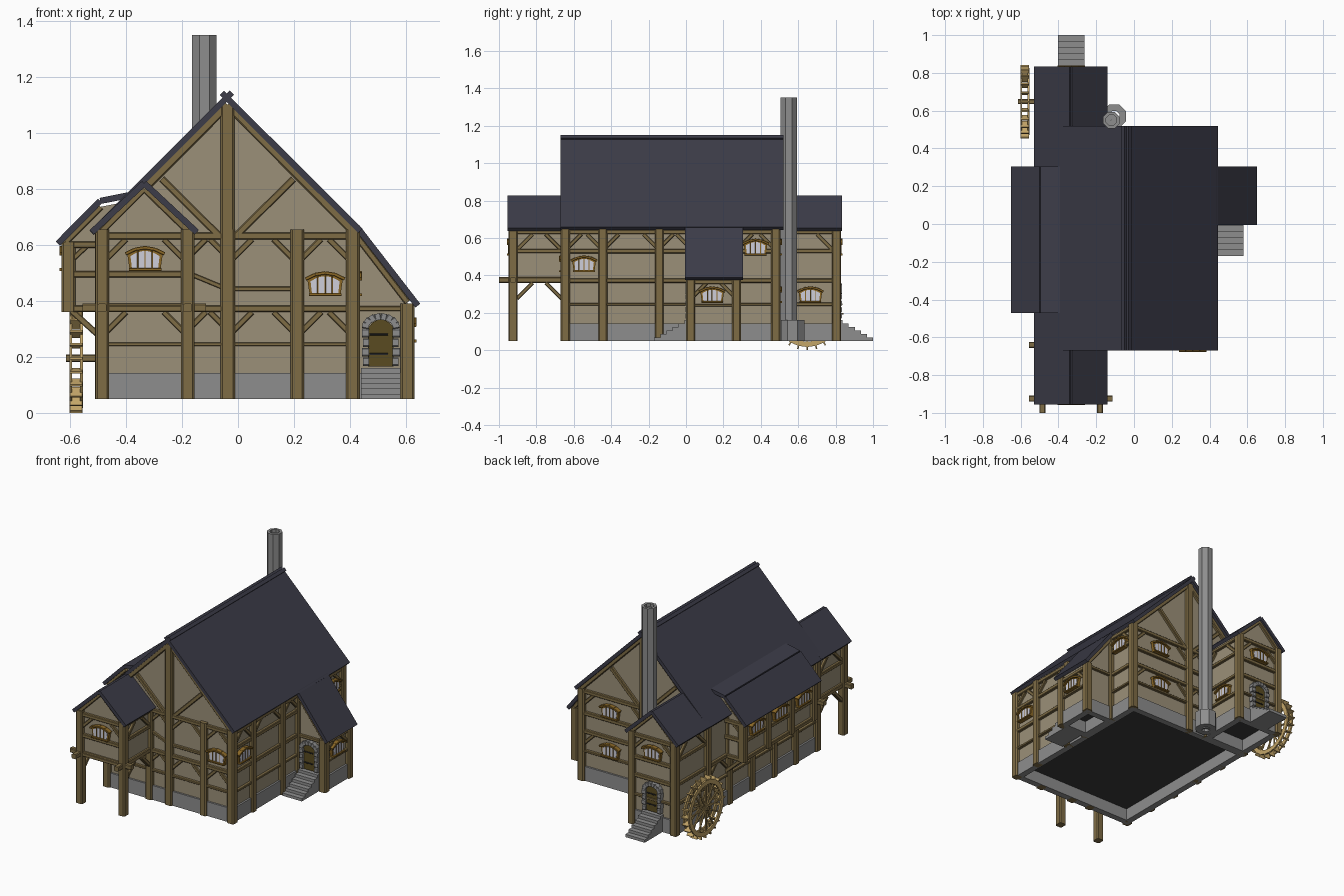
import bpy, bmesh
from math import sin, cos, pi, radians
from mathutils import Matrix, Vector

if "Cube" in bpy.data.objects:
    bpy.data.objects.remove(bpy.data.objects["Cube"])

PALETTE = {
    "plaster": (0.33, 0.28, 0.19), "timber": (0.21, 0.15, 0.06), "slate": (0.045, 0.045, 0.065),
    "stone": (0.27, 0.27, 0.27), "glass": (0.62, 0.62, 0.70), "pale_wood": (0.55, 0.38, 0.14),
    "door_wood": (0.10, 0.07, 0.015), "frame_wood": (0.26, 0.14, 0.02), "iron": (0.02, 0.02, 0.02),
    "floor": (0.045, 0.045, 0.045)}
MATS = {}
for key, rgb in PALETTE.items():
    MATS[key] = bpy.data.materials.new(key)
    MATS[key].diffuse_color = (*rgb, 1)
parts = {}
UPRIGHT = Matrix.Rotation(pi / 2, 4, 'X')   # profile (x, z), extruded towards -y


def mesh(name, mat):
    return parts.setdefault(name, (bmesh.new(), mat))[0]


def prism(name, mat, M, pts, h):
    bm, n = mesh(name, mat), len(pts)
    lo = [bm.verts.new(M @ Vector((x, y, 0))) for x, y in pts]
    hi = [bm.verts.new(M @ Vector((x, y, h))) for x, y in pts]
    bm.faces.new(lo[::-1])
    bm.faces.new(hi)
    for i in range(n):
        j = (i + 1) % n
        bm.faces.new((lo[i], lo[j], hi[j], hi[i]))


def box(name, mat, x0, x1, y0, y1, z0, z1):
    prism(name, mat, Matrix.Translation((0, 0, z0)), [(x0, y0), (x1, y0), (x1, y1), (x0, y1)], z1 - z0)


def profile_y(name, mat, pts, y0, y1):
    prism(name, mat, Matrix.Translation((0, y1, 0)) @ UPRIGHT, pts, y1 - y0)


def ring(name, mat, M, r0, r1, h, n, turn=0.0):
    bm, loops = mesh(name, mat), []
    for r, z in ((r0, 0), (r1, 0), (r1, h), (r0, h)):
        loops.append([bm.verts.new(M @ Vector((r * cos(turn + 2 * pi * i / n), r * sin(turn + 2 * pi * i / n), z)))
                      for i in range(n)])
    for k in range(4):
        a, b = loops[k], loops[(k + 1) % 4]
        for i in range(n):
            j = (i + 1) % n
            bm.faces.new((a[i], a[j], b[j], b[i]))


def beam(name, p, q, w=0.025, d=0.035, F=Matrix(), side=(0, 1, 0), mat="timber"):
    """Chamfered bar from p to q; d is measured along side."""
    p, q = Vector(p), Vector(q)
    z = (q - p).normalized()
    x = Vector(side).cross(z).normalized()
    M = Matrix((x, z.cross(x), z)).transposed().to_4x4()
    a, b, c = w / 2, d / 2, 0.15 * min(w, d)
    pts = [(a, c - b), (a, b - c), (a - c, b), (c - a, b), (-a, b - c), (-a, c - b), (c - a, -b), (a - c, -b)]
    prism(name, mat, F @ Matrix.Translation(p) @ M, pts, (q - p).length)


def wall(side, dist):
    """Wall frame: local x along the wall, -y outward. Back and left walls run reversed."""
    turn = {"front": 0, "right": 90, "back": 180, "left": -90}[side]
    return Matrix.Rotation(radians(turn), 4, 'Z') @ Matrix.Translation((0, -dist, 0))


def framing(name, F, posts, z0, z1, rails, tops=()):
    for a in posts:
        beam(name + "_posts", (a, 0, z0), (a, 0, z1), 0.048, 0.05, F)
    for z in rails:
        beam(name + "_rails", (posts[0], 0, z), (posts[-1], 0, z), 0.024 if z > 0.34 else 0.014, 0.036, F)
    for z in tops:   # corner braces below a rail
        for a, b in zip(posts, posts[1:]):
            s = min(0.085, (b - a) * 0.45)
            beam(name + "_braces", (a, 0, z - s), (a + s, 0, z), 0.02, 0.028, F)
            beam(name + "_braces", (b, 0, z - s), (b - s, 0, z), 0.02, 0.028, F)


def arch(w0, w1, h, rise):
    return [(-w0, 0), (w0, 0)] + [(-w1 * t, h + rise * (1 - t * t)) for t in (-1, -.6, -.2, .2, .6, 1)]


def window(F, a, z):
    def M(dz):
        return F @ Matrix.Translation((a, 0, z + dz)) @ UPRIGHT
    prism("window_frames", "frame_wood", M(0), arch(0.055, 0.063, 0.055, 0.022), 0.020)
    prism("window_panes", "glass", M(0.008), arch(0.047, 0.052, 0.042, 0.018), 0.023)
    for x in (-0.026, 0, 0.026):
        beam("window_bars", (a + x, -0.02, z), (a + x, -0.02, z + 0.07), 0.005, 0.012, F, mat="frame_wood")
    lid = [(t * 0.07, 0.058 + 0.022 * (1 - t * t)) for t in (-1, -.5, 0, .5, 1)]
    for (x0, z0), (x1, z1) in zip(lid, lid[1:]):
        beam("window_lintels", (a + x0, -0.018, z + z0), (a + x1, -0.018, z + z1), 0.012, 0.03, F, mat="frame_wood")
    beam("window_sills", (a - 0.058, -0.018, z + 0.002), (a + 0.058, -0.018, z + 0.002), 0.01, 0.03, F, mat="frame_wood")


def door(F, a, z):
    prism("door_leaves", "door_wood", F @ Matrix.Translation((a, 0, z)) @ UPRIGHT, arch(0.045, 0.045, 0.14, 0.03), 0.014)
    for dz in (0.045, 0.115):
        beam("door_hinges", (a - 0.04, -0.015, z + dz), (a + 0.025, -0.015, z + dz), 0.007, 0.008, F, mat="iron")
    for i in range(4):
        for s in (-1, 1):
            k = z + 0.018 + i * 0.034
            beam("door_surround", (a + s * 0.042, -0.012, k), (a + s * (0.064 + 0.004 * (i % 2)), -0.012, k),
                 0.031, 0.034, F, mat="stone")
    for i in range(8):
        t = pi * (i + 0.5) / 8
        beam("door_surround", (a + 0.043 * cos(t), -0.012, z + 0.14 + 0.027 * sin(t)),
             (a + 0.067 * cos(t), -0.012, z + 0.14 + 0.05 * sin(t)), 0.023, 0.034, F, mat="stone")


def stairs(F, a, run, n=6, z0=0.05, z1=0.16):
    pts = [(0, z0)]
    for i in range(n):
        zt = z1 - i * (z1 - z0) / n
        pts += [(run * i / n, zt), (run * (i + 1) / n, zt)]
    pts.append((run, z0))
    M = F @ Matrix.Translation((a - 0.07, 0, 0)) @ Matrix(((0, 0, 1, 0), (-1, 0, 0, 0), (0, 1, 0, 0), (0, 0, 0, 1)))
    prism("door_steps", "stone", M, pts, 0.14)


def roof(name, path, y0, y1, t=0.022):
    for (x0, z0), (x1, z1) in zip(path, path[1:]):
        n = Vector((z0 - z1, x1 - x0)).normalized() * t / 2
        profile_y(name, "slate", [(x0 - n.x, z0 - n.y), (x1 - n.x, z1 - n.y), (x1 + n.x, z1 + n.y), (x0 + n.x, z0 + n.y)], y0, y1)


def footing(x0, x1, y0, y1):
    e, t = 0.012, 0.03
    for b in ((x0 - e, x1 + e, y0 - e, y0 + t), (x0 - e, x1 + e, y1 - t, y1 + e),
              (x0 - e, x0 + t, y0 - e, y1 + e), (x1 - t, x1 + e, y0 - e, y1 + e)):
        box("foundation", "stone", *b, 0.05, 0.143)
    box("ground_floor", "floor", x0 + 0.005, x1 - 0.005, y0 + 0.005, y1 - 0.005, 0.13, 0.138)


# Foundations and plaster bodies
for f in ((-0.485, 0.41, -0.645, 0.48), (-0.485, -0.18, 0.48, 0.805), (0.41, 0.605, 0.025, 0.27)):
    footing(*f)
profile_y("main_walls", "plaster", [(-0.485, 0.14), (0.41, 0.14), (0.41, 0.645), (-0.04, 1.1), (-0.485, 0.655)], -0.645, 0.48)
for nm, zb, y0, y1 in (("front_bay_walls", 0.365, -0.925, -0.63), ("back_wing_walls", 0.14, 0.46, 0.805)):
    profile_y(nm, "plaster", [(-0.485, zb), (-0.18, zb), (-0.18, 0.65), (-0.335, 0.805), (-0.485, 0.65)], y0, y1)
profile_y("annex_walls", "plaster", [(0.40, 0.14), (0.605, 0.14), (0.605, 0.40), (0.41, 0.65), (0.40, 0.65)], 0.025, 0.27)
profile_y("left_bay_walls", "plaster",
          [(-0.605, 0.365), (-0.47, 0.365), (-0.42, 0.75), (-0.495, 0.735), (-0.605, 0.625)], -0.445, 0.28)

# Roofs
roof("main_roof_left", [(-0.522, 0.643), (-0.022, 1.143)], -0.67, 0.52)
roof("main_roof_right", [(0.437, 0.65), (-0.058, 1.143)], -0.67, 0.52)
roof("annex_roof", [(0.425, 0.663), (0.642, 0.383)], -0.005, 0.305)
roof("left_bay_roof", [(-0.643, 0.605), (-0.492, 0.757), (-0.385, 0.778)], -0.47, 0.305)
for nm, y0, y1 in (("front_bay_roof", -0.955, -0.64), ("back_wing_roof", 0.49, 0.835)):
    roof(nm, [(-0.522, 0.645), (-0.335, 0.82), (-0.147, 0.645)], y0, y1)

# Timber framing of the main house
front, back = wall("front", 0.645), wall("back", 0.48)
right, left = wall("right", 0.41), wall("left", 0.485)
RAILS = (0.245, 0.372, 0.632)
framing("front", front, [-0.485, -0.18, -0.035, 0.212, 0.41], 0.05, 0.655, RAILS, (0.36, 0.62))
framing("right", right, [-0.645, -0.445, -0.143, 0.025, 0.27, 0.48], 0.05, 0.65, RAILS + (0.53,), (0.62,))
framing("back", back, [-0.41, 0.035, 0.18, 0.485], 0.05, 0.65, RAILS + (0.49,), (0.36, 0.62))
framing("left", left, [-0.48, -0.26, -0.03, 0.2, 0.42, 0.645], 0.05, 0.65, RAILS, (0.36,))
for F, s in ((front, 1), (back, -1)):
    beam("gable_king_posts", (-0.037 * s, 0, 0.05), (-0.037 * s, 0, 1.1), 0.05, 0.05, F)
    for k, eave in ((-1, -0.49), (1, 0.415)):
        beam("gable_rafters", (s * eave, 0, 0.645), (s * -0.037, 0, 1.1), 0.03, 0.04, F)
        beam("gable_braces", (s * (-0.037 + 0.03 * k), 0, 0.632), (s * (-0.037 + 0.235 * k), 0, 0.835), 0.024, 0.034, F)
beam("front_rails", (-0.035, 0, 0.443), (0.212, 0, 0.443), 0.016, 0.034, front)
beam("front_braces", (-0.18, 0, 0.50), (-0.035, 0, 0.44), 0.016, 0.03, front)

# Front bay on stilts, and back wing
for nm, side, dist, zr in (("front_bay", "front", 0.925, (0.372, 0.495, 0.632)),
                           ("back_wing", "back", 0.805, RAILS + (0.49,))):
    F, s = wall(side, dist), 1 if side == "front" else -1
    framing(nm, F, sorted([-0.485 * s, -0.18 * s]), 0.05, 0.655, zr, (0.62,))
    for e in (-0.49, -0.175):
        beam(nm + "_rafters", (s * e, 0, 0.645), (s * -0.335, 0, 0.80), 0.022, 0.036, F)
for x, F, s in ((-0.18, wall("right", -0.18), 1), (-0.485, left, -1)):
    for z in (0.53, 0.632):
        beam("front_bay_side_rails", (-0.925 * s, 0, z), (-0.645 * s, 0, z), 0.022, 0.034, F)
    for z in RAILS + (0.53,):
        beam("back_wing_side_rails", (0.48 * s, 0, z), (0.805 * s, 0, z), 0.02, 0.034, F)
    for y0, dy in ((-0.905, 0.085), (-0.665, -0.085)):
        for z in (0.275, 0.535):
            beam("front_bay_side_braces", (s * y0, 0, z), (s * (y0 + dy), 0, z + 0.085), 0.02, 0.03, F)
    for y0, dy in ((0.5, 0.085), (0.785, -0.085)):
        beam("back_wing_side_braces", (s * y0, 0, 0.535), (s * (y0 + dy), 0, 0.62), 0.02, 0.03, F)
    beam("front_bay_floor_beams", (x, -1.0, 0.375), (x, -0.6, 0.375), 0.032, 0.03, side=(0, 0, 1))
for y in (-0.925, -0.64):
    beam("front_bay_cross_beams", (-0.555, y, 0.375), (-0.115 if y < -0.8 else -0.2, y, 0.375), 0.032, 0.03, side=(0, 0, 1))

# Annex framing
annex_right, annex_front = wall("right", 0.605), wall("front", -0.025)
framing("annex", annex_right, [0.025, 0.27], 0.05, 0.39, (0.24, 0.365), (0.36,))
for F, s in ((annex_front, 1), (wall("back", 0.27), -1)):
    beam("annex_rafters", (s * 0.42, 0, 0.635), (s * 0.605, 0, 0.395), 0.022, 0.036, F)
    beam("annex_ties", (s * 0.42, 0, 0.372), (s * 0.605, 0, 0.372), 0.018, 0.034, F)

# Left bay framing and brackets
bay = [-0.275, -0.035, 0.205, 0.44]
framing("left_bay", wall("left", 0.605), bay, 0.36, 0.61, (0.372, 0.49, 0.605), ())
for a in bay:
    beam("left_bay_brackets", (-0.49, -a, 0.27), (-0.595, -a, 0.365), 0.022, 0.03)
for y in (-0.445, 0.28):
    for z in (0.372, 0.495, 0.60):
        beam("left_bay_end_rails", (-0.615, y, z), (-0.485, y, z), 0.024, 0.034)
    beam("left_bay_end_braces", (-0.60, y, 0.54), (-0.53, y, 0.605), 0.018, 0.03)
    beam("left_bay_end_rafters", (-0.615, y, 0.61), (-0.49, y, 0.735), 0.022, 0.034)

# Windows
for F, a, z in ((front, 0.311, 0.42), (wall("front", 0.925), -0.332, 0.51), (right, -0.545, 0.42), (right, 0.372, 0.51),
                (annex_right, 0.14, 0.255), (wall("right", -0.18), 0.665, 0.255), (back, -0.2, 0.255), (back, -0.2, 0.51),
                (wall("back", 0.805), 0.332, 0.51)):
    window(F, a, z)
for a in (-0.155, 0.085, 0.322):
    window(wall("left", 0.605), a, 0.51)

# Doors and steps
door(annex_front, 0.51, 0.165)
stairs(annex_front, 0.51, 0.195)
door(wall("back", 0.805), 0.332, 0.165)
stairs(wall("back", 0.805), 0.332, 0.195)

# Chimney
ring("chimney", "stone", Matrix.Translation((-0.12, 0.55, 0.05)), 0.03, 0.047, 1.30, 8, pi / 8)
ring("chimney_cap", "stone", Matrix.Translation((-0.12, 0.55, 1.32)), 0.002, 0.035, 0.01, 8, pi / 8)
ring("chimney_base", "stone", Matrix.Translation((-0.105, 0.57, 0.05)), 0.03, 0.068, 0.11, 8, pi / 8)

# Water wheel
hub = Matrix.Translation((-0.578, 0.648, 0.195)) @ Matrix.Rotation(pi / 2, 4, 'Y')
for x in (-0.024, 0.014):
    ring("wheel_rims", "pale_wood", hub @ Matrix.Translation((0, 0, x)), 0.15, 0.178, 0.01, 24)
    for i in range(12):
        t = 2 * pi * i / 12
        beam("wheel_spokes", (0.01 * cos(t), 0.01 * sin(t), x + 0.005), (0.155 * cos(t), 0.155 * sin(t), x + 0.005),
             0.01, 0.008, hub, (0, 0, 1), "pale_wood")
for i in range(24):
    t = 2 * pi * i / 24
    beam("wheel_paddles", (0.15 * cos(t), 0.15 * sin(t), 0), (0.195 * cos(t), 0.195 * sin(t), 0),
         0.008, 0.046, hub, (0, 0, 1), "pale_wood")
beam("wheel_axle", (-0.615, 0.648, 0.195), (-0.47, 0.648, 0.195), 0.026, 0.026)

# Turn every collected mesh into an object
for name, (bm, mat) in parts.items():
    bmesh.ops.recalc_face_normals(bm, faces=bm.faces)
    me = bpy.data.meshes.new(name)
    bm.to_mesh(me)
    bm.free()
    me.materials.append(MATS[mat])
    bpy.context.scene.collection.objects.link(bpy.data.objects.new(name, me))

for m in bpy.data.materials:
    if m.users and not m.is_grease_pencil:
        m.use_nodes = True
        m.node_tree.nodes["Principled BSDF"].inputs["Base Color"].default_value = m.diffuse_color
